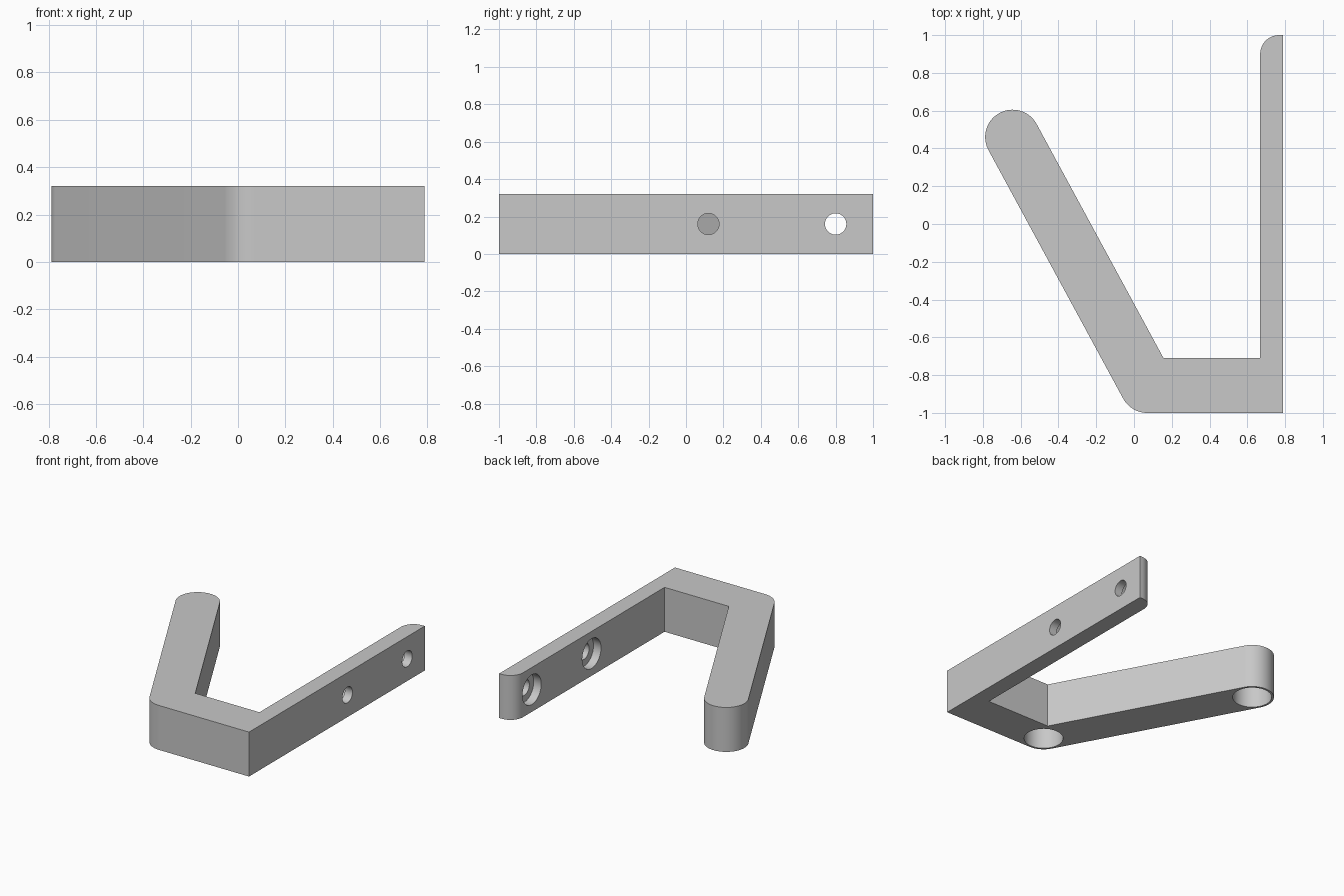
import bpy, bmesh, math
from mathutils import Vector, Matrix

if "Cube" in bpy.data.objects:
    bpy.data.objects.remove(bpy.data.objects["Cube"])

HEIGHT = 0.32
R = 0.145                       # half the width of the arm
TIP = Vector((-0.643, 0.46))    # centre of the arm's round end
ELBOW = Vector((0.07, -0.855))  # centre of the rounded elbow
BACK, INNER = 0.788, 0.668      # outer and inner face of the plate

grey = bpy.data.materials.new("light grey")
grey.use_nodes = True
grey.diffuse_color = (0.58, 0.58, 0.58, 1)
grey.node_tree.nodes["Principled BSDF"].inputs["Base Color"].default_value = grey.diffuse_color


def arc(centre, radius, start, end, steps):
    angles = [start + (end - start) * i / steps for i in range(steps + 1)]
    return [(centre[0] + radius * math.cos(a), centre[1] + radius * math.sin(a)) for a in angles]


def make_object(name, bm):
    mesh = bpy.data.meshes.new(name)
    bmesh.ops.recalc_face_normals(bm, faces=bm.faces)
    bm.to_mesh(mesh)
    bm.free()
    mesh.materials.append(grey)
    obj = bpy.data.objects.new(name, mesh)
    bpy.context.collection.objects.link(obj)
    return obj


def cylinder(name, radius, start, end):
    """Cylinder running between two points."""
    start, end = Vector(start), Vector(end)
    axis = end - start
    bm = bmesh.new()
    turn = axis.to_track_quat('Z', 'Y').to_matrix().to_4x4()
    bmesh.ops.create_cone(bm, cap_ends=True, segments=64, radius1=radius, radius2=radius,
                          depth=axis.length,
                          matrix=Matrix.Translation((start + end) / 2) @ turn)
    obj = make_object(name, bm)
    obj.hide_render = True
    return obj


# Outline of plate, base and slanted arm, counter-clockwise
along = (ELBOW - TIP).normalized()
normal = Vector((-along.y, along.x))          # towards the plate
lean = math.atan2(normal.y, normal.x)
inside_x = ELBOW.x + R * (1 - normal.y) / normal.x
outline = [(BACK, -1), (BACK, 1)]
outline += arc((INNER + 0.1, 0.9), 0.1, math.pi / 2, math.pi, 16)
outline += [(INNER, ELBOW.y + R), (inside_x, ELBOW.y + R)]
outline += arc(TIP, R, lean, lean + math.pi, 40)
outline += arc(ELBOW, R, lean + math.pi, 1.5 * math.pi, 20)

bm = bmesh.new()
face = bm.faces.new([bm.verts.new((x, y, 0)) for x, y in outline])
top = bmesh.ops.extrude_face_region(bm, geom=[face])["geom"]
bmesh.ops.translate(bm, vec=(0, 0, HEIGHT), verts=[v for v in top if isinstance(v, bmesh.types.BMVert)])
hook = make_object("hook", bm)

# Counterbored screw holes through the plate
cutters = []
for y in (0.12, 0.8):
    cutters.append(cylinder("screw_hole", 0.057, (INNER - 0.02, y, HEIGHT / 2), (BACK + 0.1, y, HEIGHT / 2)))
    cutters.append(cylinder("counterbore", 0.107, (INNER - 0.1, y, HEIGHT / 2), (INNER + 0.06, y, HEIGHT / 2)))

# Blind round pockets in the underside
for centre in (TIP, ELBOW):
    cutters.append(cylinder("pocket", 0.13, (*centre, -0.1), (*centre, 0.26)))

for cutter in cutters:
    mod = hook.modifiers.new(cutter.name, 'BOOLEAN')
    mod.operation = 'DIFFERENCE'
    mod.solver = 'EXACT'
    mod.object = cutter

# Bake the cuts and discard the cutters
depsgraph = bpy.context.evaluated_depsgraph_get()
baked = bpy.data.meshes.new_from_object(hook.evaluated_get(depsgraph))
hook.modifiers.clear()
hook.data = baked
for cutter in cutters:
    bpy.data.objects.remove(cutter)

bpy.ops.object.select_all(action='DESELECT')
hook.select_set(True)
bpy.context.view_layer.objects.active = hook
bpy.ops.object.shade_smooth_by_angle(angle=math.radians(30))
